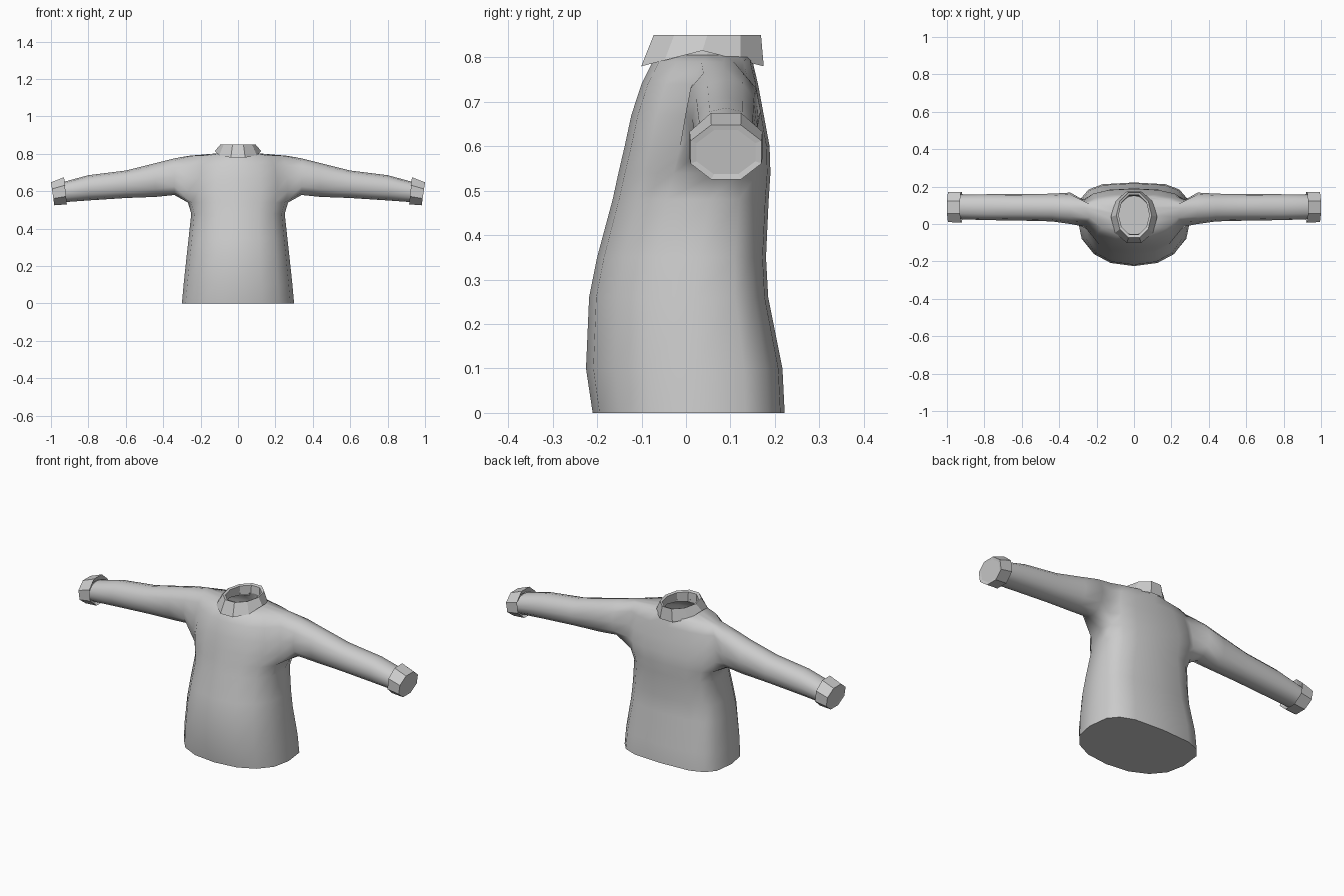
import bpy, bmesh, math

if "Cube" in bpy.data.objects:
    bpy.data.objects.remove(bpy.data.objects["Cube"])


def spow(v, e):
    return math.copysign(abs(v) ** e, v)


def finish(bm, name):
    bmesh.ops.recalc_face_normals(bm, faces=bm.faces)
    mesh = bpy.data.meshes.new(name)
    bm.to_mesh(mesh)
    bm.free()
    obj = bpy.data.objects.new(name, mesh)
    bpy.context.collection.objects.link(obj)
    return obj


def skin(bm, rings, skip=lambda row, col: False):
    n = len(rings[0])
    for r in range(len(rings) - 1):
        for i in range(n):
            if not skip(r, i):
                j = (i + 1) % n
                bm.faces.new((rings[r][i], rings[r][j], rings[r + 1][j], rings[r + 1][i]))


# Torso rings: z, half width, front y, back y, middle y, front and back roundness
N = 16
torso = [
    (0.00, 0.300, -0.210, 0.222, 0.02, 0.88, 0.60),
    (0.10, 0.291, -0.225, 0.217, 0.02, 0.88, 0.60),
    (0.26, 0.274, -0.218, 0.185, 0.02, 0.88, 0.62),
    (0.35, 0.264, -0.200, 0.180, 0.03, 0.88, 0.65),
    (0.48, 0.250, -0.165, 0.186, 0.05, 0.86, 0.70),
    (0.54, 0.268, -0.152, 0.190, 0.07, 0.86, 0.75),
    (0.60, 0.285, -0.138, 0.188, 0.08, 0.88, 0.78),
    (0.67, 0.285, -0.123, 0.175, 0.085, 0.92, 0.82),
    (0.74, 0.275, -0.100, 0.162, 0.085, 1.00, 0.90),
    (0.79, 0.260, -0.075, 0.150, 0.085, 1.20, 1.10),
    (0.805, 0.085, -0.058, 0.150, 0.05, 1.00, 1.00),
]
LOW, HIGH = 5, 9  # rows bounding the armholes
bm = bmesh.new()
rings = []
for z, w, yf, yb, yc, ef, eb in torso:
    ring = []
    for i in range(N):
        a = 2 * math.pi * i / N
        c, s = math.cos(a), math.sin(a)
        c, s = (0 if abs(c) < 1e-6 else c), (0 if abs(s) < 1e-6 else s)
        e, depth = (eb, yb - yc) if s > 0 else (ef, yc - yf)
        ring.append(bm.verts.new((w * spow(c, e), yc + depth * spow(s, e), z)))
    rings.append(ring)
skin(bm, rings, lambda r, i: LOW <= r < HIGH and i in (15, 0, 7, 8))
bm.faces.new(rings[0])

# Sleeves grown out of the armholes: x, front y, back y, bottom z, top z
sleeve = [
    (0.34, 0.000, 0.168, 0.580, 0.776),
    (0.44, 0.014, 0.162, 0.570, 0.751),
    (0.60, 0.018, 0.160, 0.564, 0.711),
    (0.80, 0.021, 0.159, 0.551, 0.686),
    (0.94, 0.026, 0.157, 0.541, 0.648),
]
for side, front, mid, back in ((1, 15, 0, 1), (-1, 9, 8, 7)):
    hole = [rings[LOW][mid]]
    hole += [rings[r][front] for r in range(LOW, HIGH + 1)]
    hole += [rings[HIGH][mid]]
    hole += [rings[r][back] for r in range(HIGH, LOW - 1, -1)]
    loops = [hole]
    for x, y0, y1, z0, z1 in sleeve:
        loop = []
        for k in range(12):
            t = math.radians(30 * k)
            loop.append(bm.verts.new((side * x,
                                      (y0 + y1) / 2 - (y1 - y0) / 2 * spow(math.sin(t), 0.9),
                                      (z0 + z1) / 2 - (z1 - z0) / 2 * spow(math.cos(t), 0.9)
                                      if k % 6 != 3 else (z0 + z1) / 2)))
        loops.append(loop)
    skin(bm, loops)
shirt = finish(bm, "sweater_body")
bpy.context.view_layer.objects.active = shirt
shirt.select_set(True)
bpy.ops.object.shade_smooth_by_angle(angle=math.radians(60))

# Folded collar: half width, front y, back y, z at front/back, z at sides
bm = bmesh.new()
loops = []
for w, yf, yb, zf, zs in (
    (0.124, -0.108, 0.182, 0.778, 0.815),
    (0.094, -0.079, 0.175, 0.850, 0.850),
    (0.082, -0.062, 0.160, 0.845, 0.845),
    (0.085, -0.060, 0.155, 0.790, 0.800),
):
    loop = []
    for i in range(10):
        a = 2 * math.pi * i / 10
        s = math.sin(a)
        loop.append(bm.verts.new((w * math.cos(a), (yf + yb) / 2 + (yb - yf) / 2 * s,
                                  zs + (zf - zs) * abs(s))))
    loops.append(loop)
skin(bm, loops)
finish(bm, "collar")

# Cuffs: x at bottom, x at top, half depth, bottom z, top z
for side, label in ((1, "right"), (-1, "left")):
    bm = bmesh.new()
    loops = []
    for xb, xt, ry, z0, z1 in (
        (0.935, 0.945, 0.062, 0.545, 0.645),
        (0.915, 0.930, 0.082, 0.530, 0.675),
        (0.982, 1.000, 0.080, 0.525, 0.648),
        (0.980, 0.997, 0.066, 0.537, 0.636),
    ):
        loop = []
        for k in range(8):
            t = math.radians(45 * k + 22.5)
            u = 0.5 - 0.5 * math.cos(t) / math.cos(math.radians(22.5))
            loop.append(bm.verts.new((side * (xb + (xt - xb) * u),
                                      0.09 - ry * math.sin(t) / math.cos(math.radians(22.5)),
                                      z0 + (z1 - z0) * u)))
        loops.append(loop)
    skin(bm, loops)
    bm.faces.new(loops[-1])
    finish(bm, label + "_cuff")
